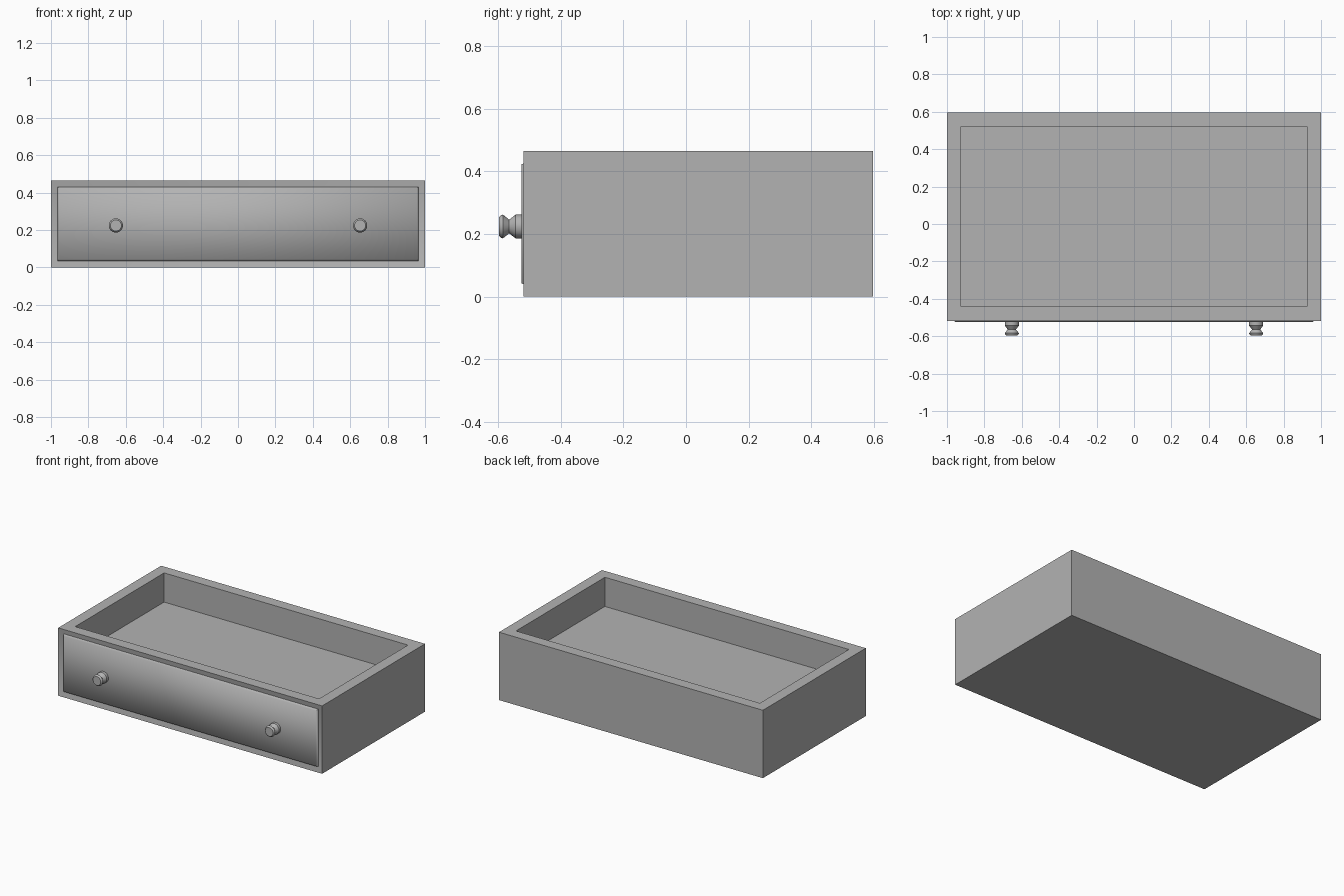
import bpy, bmesh
from math import radians
from mathutils import Matrix, Vector

cube = bpy.data.objects.get("Cube")
if cube:
    bpy.data.objects.remove(cube, do_unlink=True)

WIDTH, HEIGHT = 2.0, 0.465
FRONT, BACK = -0.518, 0.596

grey = bpy.data.materials.new("plain grey")
grey.use_nodes = True
grey.diffuse_color = (0.45, 0.45, 0.45, 1)
grey.node_tree.nodes["Principled BSDF"].inputs["Base Color"].default_value = grey.diffuse_color


def make_object(name, bm, angle):
    bmesh.ops.recalc_face_normals(bm, faces=bm.faces[:])
    mesh = bpy.data.meshes.new(name)
    bm.to_mesh(mesh)
    bm.free()
    mesh.materials.append(grey)
    obj = bpy.data.objects.new(name, mesh)
    bpy.context.collection.objects.link(obj)
    bpy.ops.object.select_all(action='DESELECT')
    obj.select_set(True)
    bpy.context.view_layer.objects.active = obj
    bpy.ops.object.shade_smooth_by_angle(angle=radians(angle))
    return obj


# Drawer body: a block with a sunken tray and a softly framed front panel
bm = bmesh.new()
bmesh.ops.create_cube(bm, size=1)
bmesh.ops.scale(bm, vec=(WIDTH, BACK - FRONT, HEIGHT), verts=bm.verts)
bmesh.ops.translate(bm, vec=(0, (FRONT + BACK) / 2, HEIGHT / 2), verts=bm.verts)
bm.normal_update()
top = max(bm.faces, key=lambda f: f.normal.z)
front = min(bm.faces, key=lambda f: f.normal.y)

# Tray
bmesh.ops.inset_region(bm, faces=[top], thickness=0.107)
floor = bmesh.ops.extrude_discrete_faces(bm, faces=[top])["faces"][0]
bmesh.ops.translate(bm, vec=(0, 0, -0.2), verts=floor.verts)

# Shallow groove around a raised panel
bmesh.ops.inset_region(bm, faces=[front], thickness=0.05, depth=-0.01)
bmesh.ops.inset_region(bm, faces=[front], thickness=0.01, depth=0.016)
make_object("drawer_body", bm, 75)

# Turned knobs: (radius, distance in front of the body)
PROFILE = [(0.038, -0.002), (0.038, 0.025), (0.022, 0.046),
           (0.038, 0.066), (0.036, 0.072), (0.030, 0.078), (0, 0.078)]


def make_knob(name, x):
    bm = bmesh.new()
    verts = [bm.verts.new((r, -d, 0)) for r, d in PROFILE]
    edges = [bm.edges.new(pair) for pair in zip(verts, verts[1:])]
    bmesh.ops.spin(bm, geom=verts + edges, cent=(0, 0, 0), axis=(0, 1, 0),
                   angle=radians(360), steps=24)
    bmesh.ops.remove_doubles(bm, verts=bm.verts[:], dist=0.0005)
    bm.transform(Matrix.Translation(Vector((x, FRONT, 0.224))))
    make_object(name, bm, 35)


for name, side in (("left_knob", 1), ("right_knob", -1)):
    make_knob(name, side * 0.653)
